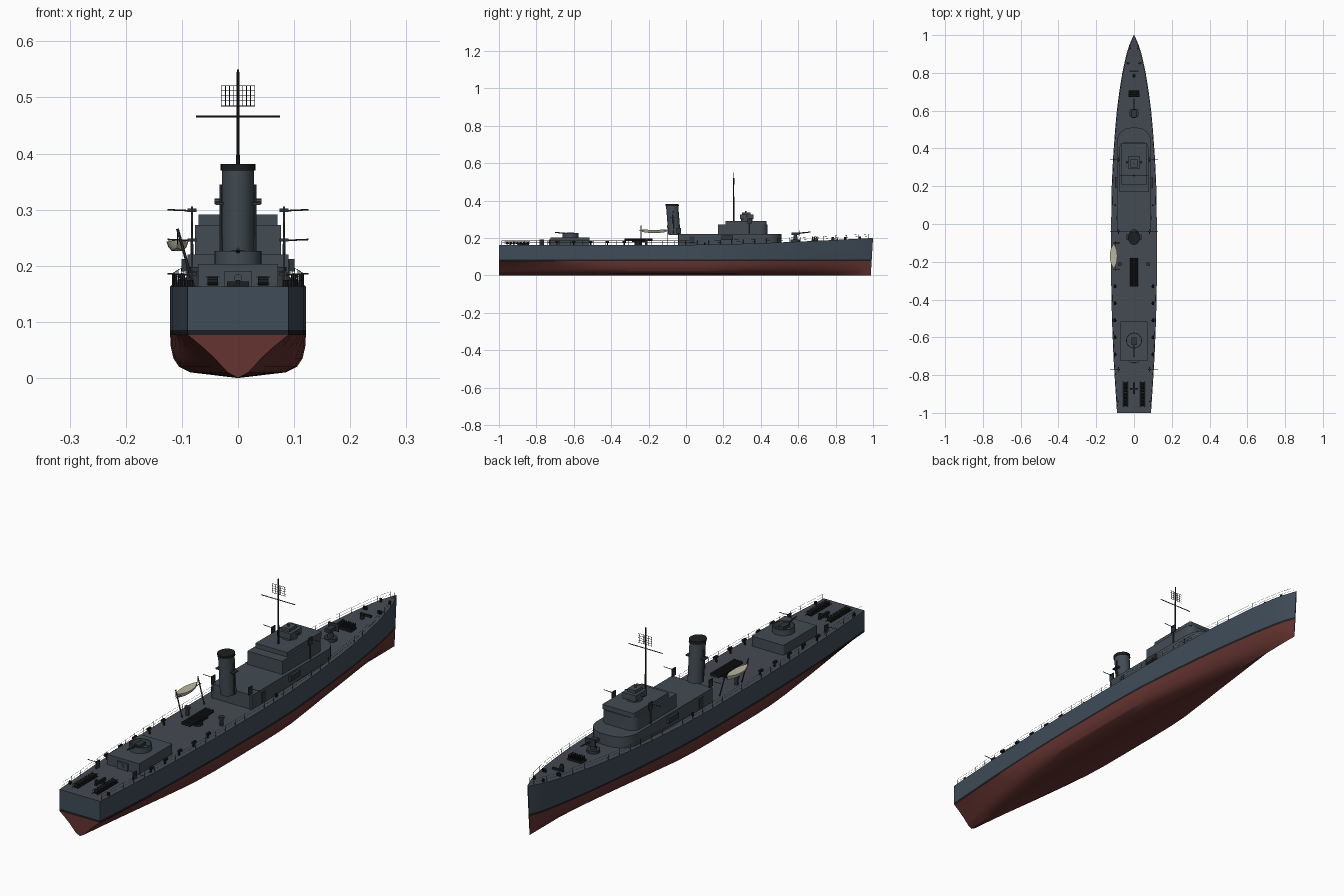
import bpy, bmesh, math
from mathutils import Vector, Matrix

if "Cube" in bpy.data.objects:
    bpy.data.objects.remove(bpy.data.objects["Cube"])

def mat(name, c):
    m = bpy.data.materials.new(name)
    m.diffuse_color = (*c, 1)
    m.use_nodes = True
    m.node_tree.nodes["Principled BSDF"].inputs["Base Color"].default_value = m.diffuse_color
    return m

GREY = mat("hull_grey", (.05, .072, .098))
DECK = mat("deck_grey", (.06, .07, .085))
HOUSE = mat("house_grey", (.055, .072, .085))
RED = mat("bottom_red", (.13, .034, .03))
BLACK = mat("black", (.012, .013, .015))
DARK = mat("fittings", (.03, .037, .043))
CREAM = mat("boat_cream", (.5, .47, .36))

def finish(name, bm, *mats, smooth=True):
    bmesh.ops.recalc_face_normals(bm, faces=bm.faces)
    me = bpy.data.meshes.new(name)
    bm.to_mesh(me)
    bm.free()
    ob = bpy.data.objects.new(name, me)
    bpy.context.collection.objects.link(ob)
    for m in mats:
        me.materials.append(m)
    if smooth:
        bpy.ops.object.select_all(action='DESELECT')
        ob.select_set(True)
        bpy.context.view_layer.objects.active = ob
        bpy.ops.object.shade_smooth_by_angle(angle=math.radians(30))
    return ob

def box(bm, x0, x1, y0, y1, z0, z1):
    m = Matrix.Translation(((x0+x1)/2, (y0+y1)/2, (z0+z1)/2)) @ Matrix.Diagonal((x1-x0, y1-y0, z1-z0, 1))
    bmesh.ops.create_cube(bm, size=1, matrix=m)

def rod(bm, a, b, r, r2=None, n=6):
    a, b = Vector(a), Vector(b)
    d = b - a
    m = Matrix.Translation((a+b)/2) @ d.to_track_quat('Z', 'Y').to_matrix().to_4x4()
    bmesh.ops.create_cone(bm, cap_ends=True, segments=n, radius1=r, radius2=r if r2 is None else r2,
                          depth=d.length, matrix=m)

def prism(bm, pts, z0, z1):
    f = bm.faces.new([bm.verts.new((x, y, z0)) for x, y in pts])
    g = bmesh.ops.extrude_face_region(bm, geom=[f])['geom']
    bmesh.ops.translate(bm, vec=(0, 0, z1-z0), verts=[v for v in g if isinstance(v, bmesh.types.BMVert)])

def rounded_front(w, y0, y1, r):
    arc = [(w-r+r*math.cos(a), y1-r+r*math.sin(a)) for a in [i*math.pi/16 for i in range(9)]]
    return [(-w, y0), (w, y0)] + arc + [(-x, y) for x, y in reversed(arc)]

def lerp(tab, x):
    for (a, p), (b, q) in zip(tab, tab[1:]):
        if x <= b:
            return p + (q-p)*(x-a)/(b-a)
    return tab[-1][1]

PLAN = [(-1, .09), (-.85, .1), (-.7, .109), (-.5, .117), (-.3, .121), (0, .121), (.2, .118), (.35, .111),
        (.5, .1), (.6, .091), (.7, .078), (.8, .062), (.9, .04), (.95, .024), (1, .002)]
def half(y): return lerp(PLAN, y)
def deck(y): return .163 + .037*max(0, y)**1.5

# Hull: lofted stations with boot stripe and red bottom
Z = [.003, .01, .02, .035, .055, .077, .086]
MID = [0, .7, .87, .95, .99, 1, 1]
STERN = [0, .2, .31, .46, .7, 1, 1]
BOW = [0, .12, .28, .46, .62, .74, .77]
bm = bmesh.new()
rows = []
ys = sorted([p[0] for p in PLAN] + [-.92, -.6, -.4, .1, .28, .43])
for y in ys:
    s = min(1, max(0, (-y-.35)/.65))**1.3
    f = min(1, max(0, (y-.15)/.75))
    hw, right = half(y), []
    for z, m, st, b in zip(Z, MID, STERN, BOW):
        k = m + (st-m)*s + (b-m)*f
        dz = 0 if y < 1 else -.012*(1-z/.2)
        right.append((hw*k, y+dz, max(0, z-.003) if z < .005 else z))
    right.append((hw, y, deck(y)))
    row = [bm.verts.new((-x, yy, z)) for x, yy, z in reversed(right[1:])] + [bm.verts.new(p) for p in right]
    rows.append(row)
for a, b in zip(rows, rows[1:]):
    n = len(a)
    for i in range(n-1):
        fc = bm.faces.new((a[i], a[i+1], b[i+1], b[i]))
        ring = min(i, n-2-i)
        fc.material_index = 0 if ring == 0 else 1 if ring == 1 else 2
    bm.faces.new((a[0], a[-1], b[-1], b[0])).material_index = 3
for r in (rows[0], rows[-1]):
    n = len(r)
    for i in range(n//2):
        q = [r[i], r[i+1], r[n-2-i], r[n-1-i]]
        q = list(dict.fromkeys(q))
        bm.faces.new(q).material_index = min(i, 2)
finish("hull", bm, GREY, BLACK, RED, DECK)

# Deckhouses and bridge
for name, pts, z0, z1 in [
        ("main_deckhouse", rounded_front(.09, -.04, .51, .075), .155, .22),
        ("bridge_base", rounded_front(.077, .17, .435, .035), .22, .273),
        ("bridge_top", rounded_front(.07, .21, .43, .004), .273, .291),
        ("aft_deckhouse", rounded_front(.071, -.725, -.515, .004), .155, .203)]:
    bm = bmesh.new()
    prism(bm, pts, z0, z1)
    finish(name, bm, HOUSE)
bm = bmesh.new()
for s in (-1, 1):
    box(bm, s*.095-.006, s*.095+.006, .19, .25, .19, .212)
    box(bm, s*.09-.002, s*.09+.002, .02, .045, .168, .208)
finish("side_lockers", bm, DARK)

# Fire director on bridge roof
bm = bmesh.new()
rod(bm, (0, .325, .29), (0, .325, .303), .03, n=16)
box(bm, -.03, .03, .29, .36, .3, .324)
box(bm, -.018, .018, .3, .345, .324, .336)
rod(bm, (-.042, .325, .315), (.042, .325, .315), .005, n=8)
rod(bm, (0, .32, .336), (0, .32, .345), .004)
finish("director", bm, HOUSE)

# Raked oval funnel with cap and steam pipe
def funnel(name, z0, z1, r, m):
    bm = bmesh.new()
    rod(bm, (0, 0, z0), (0, 0, z1), r, n=28)
    for v in bm.verts:
        v.co.y = v.co.y*1.15 - .062 - (v.co.z-.22)*.08
    finish(name, bm, m)
funnel("funnel", .215, .371, .0285, HOUSE)
funnel("funnel_cap", .37, .381, .031, BLACK)
bm = bmesh.new()
for s in (-1, 1):
    rod(bm, (s*.03, -.066, .22), (s*.03, -.07, .345), .003)
    box(bm, s*.033-.007, s*.033+.007, -.085, -.055, .308, .313)
finish("funnel_pipes", bm, DARK)

# Mast, yard and lattice radar
bm = bmesh.new()
rod(bm, (0, .255, .285), (0, .255, .55), .0038, .0022, 8)
rod(bm, (-.075, .255, .466), (.075, .255, .466), .0018)
finish("mast", bm, BLACK)
bm = bmesh.new()
for i in range(9):
    x = -.03 + i*.0075
    rod(bm, (x, .26, .485), (x, .26, .521), .0007, n=4)
for i in range(5):
    z = .485 + i*.009
    rod(bm, (-.03, .26, z), (.03, .26, z), .0007, n=4)
finish("radar_lattice", bm, BLACK)

# Main guns: forward on pedestal, aft in round tub
def gun(name, y, z, d):
    bm = bmesh.new()
    rod(bm, (0, y, z), (0, y, z+.012), .025, n=16)
    rod(bm, (0, y, z+.012), (0, y, z+.04), .012, .008, 12)
    box(bm, -.012, .012, y-.02, y+.02, z+.036, z+.05)
    box(bm, -.023, .023, y+d*.018, y+d*.022, z+.03, z+.06) if d > 0 else None
    rod(bm, (0, y+d*.015, z+.045), (0, y+d*.08, z+.052), .0038, .0025, 8)
    finish(name, bm, DARK)
gun("forward_gun", .585, deck(.585), 1)
gun("aft_gun", -.62, .178, -1)
bm = bmesh.new()
prev = None
N = 24
ring = []
for i in range(N):
    c, s = math.cos(2*math.pi*i/N), math.sin(2*math.pi*i/N)
    ring.append([bm.verts.new((r*c, -.617+r*s, z)) for r, z in ((.042, .2), (.042, .226), (.038, .226), (.038, .2))])
for i in range(N):
    a, b = ring[i], ring[(i+1) % N]
    for k in range(4):
        bm.faces.new((a[k], a[(k+1) % 4], b[(k+1) % 4], b[k]))
finish("aft_gun_tub", bm, HOUSE)

# Light guns pointing outboard
bm = bmesh.new()
for y, z, z0 in ((.34, .298, .22), (-.04, .245, .16), (-.77, .184, .16)):
    for s in (-1, 1):
        x = s*.082
        rod(bm, (x, y, z0), (x, y, z-.004), .0028, .002)
        box(bm, x-.002, x+.002, y-.012, y+.012, z-.022, z+.008)
        box(bm, x-.008, x+.008, y-.003, y+.003, z-.002, z+.004)
        rod(bm, (x, y, z), (s*.126, y, z+.002), .0014)
finish("light_guns", bm, DARK)

# Torpedo tubes
bm = bmesh.new()
rod(bm, (0, -.255, .16), (0, -.255, .182), .02, n=16)
box(bm, -.02, .02, -.29, -.215, .178, .184)
for x in (-.014, 0, .014):
    rod(bm, (x, -.33, .191), (x, -.18, .191), .007, n=10)
finish("torpedo_tubes", bm, BLACK)

# Ship's boat with davits
bm = bmesh.new()
rows = []
for i in range(11):
    t = -1 + i*.2
    w = .0195*max(.04, 1-abs(t)**2.4)
    rows.append([bm.verts.new((-.108+w*k, -.17+t*.065, z + (.003*t*t if z > .23 else .006*t*t)))
                 for k, z in ((-1, .243), (-.85, .234), (-.5, .226), (.5, .226), (.85, .234), (1, .243))])
for a, b in zip(rows, rows[1:]):
    for k in range(6):
        bm.faces.new((a[k], a[(k+1) % 6], b[(k+1) % 6], b[k]))
bm.faces.new(rows[0])
bm.faces.new(rows[-1])
finish("boat", bm, CREAM)
bm = bmesh.new()
for y in (-.24, -.1):
    rod(bm, (-.078, y, .16), (-.108, y, .266), .0025)
    rod(bm, (-.108, y, .266), (-.108, y, .238), .0008, n=4)
rod(bm, (-.1, -.25, .238), (-.1, -.09, .238), .0012)
finish("boat_davits", bm, DARK)

# Depth charge racks, throwers and stern winch
bm = bmesh.new()
for s in (-1, 1):
    x = s*.045
    for i in range(7):
        y = -.955 + i*.018
        rod(bm, (x-.009, y, .173), (x+.009, y, .173), .008, n=10)
    for e in (-.011, .011):
        for z in (.168, .18):
            rod(bm, (x+e, -.97, z), (x+e, -.835, z), .0012, n=4)
    for y in (-.69, -.6, -.51, -.42, -.33):
        rod(bm, (s*.096, y, .16), (s*.098, y, .178), .004)
        rod(bm, (s*.1, y-.009, .181), (s*.1, y+.009, .181), .006, n=8)
box(bm, -.02, .02, -.875, -.867, .16, .172)
box(bm, -.004, .004, -.9, -.84, .16, .175)
finish("depth_charges", bm, BLACK)
bm = bmesh.new()
box(bm, -.024, .024, -.732, -.722, .163, .191)
rod(bm, (0, -.736, .178), (0, -.73, .178), .007, n=12)
finish("aft_hatch", bm, HOUSE)

# Ventilators
bm = bmesh.new()
for s in (-1, 1):
    rod(bm, (s*.075, -.212, .16), (s*.075, -.212, .19), .007, n=12)
    rod(bm, (s*.075, -.212, .19), (s*.075, -.212, .198), .011, n=12)
finish("ventilators", bm, DARK)

# Forecastle fittings: spigot mortar, capstan, bollards
bm = bmesh.new()
d = deck(.69)
box(bm, -.03, .03, .672, .706, d-.005, d+.008)
for i in range(6):
    for j in range(4):
        x, y = -.025+i*.01, .676+j*.009
        rod(bm, (x, y, d+.006), (x, y+.004, d+.022), .0026, n=6)
rod(bm, (0, .785, deck(.785)-.004), (0, .785, deck(.785)+.016), .009, .007, 12)
box(bm, -.024, .024, .805, .813, deck(.8)-.004, deck(.8)+.008)
for s in (-1, 1):
    for x, y in ((.036, .85), (.028, .85), (.02, .93), (.085, -.94), (.1, .1)):
        rod(bm, (s*x, y, deck(y)-.004), (s*x, y, deck(y)+.012), .005, n=8)
finish("forecastle_fittings", bm, BLACK)

# Guard rails along both deck edges
bm = bmesh.new()
ys = [-.985 + i*.0615 for i in range(33)]
ys[-1] = .975
for s in (-1, 1):
    pts = [Vector((s*max(.002, half(y)-.004), y, deck(y))) for y in ys]
    for p in pts:
        rod(bm, p-Vector((0, 0, .003)), p+Vector((0, 0, .023)), .0008, n=4)
    for h in (.011, .022):
        for a, b in zip(pts, pts[1:]):
            rod(bm, a+Vector((0, 0, h)), b+Vector((0, 0, h)), .0004, n=3)
finish("guard_rails", bm, DARK, smooth=False)
